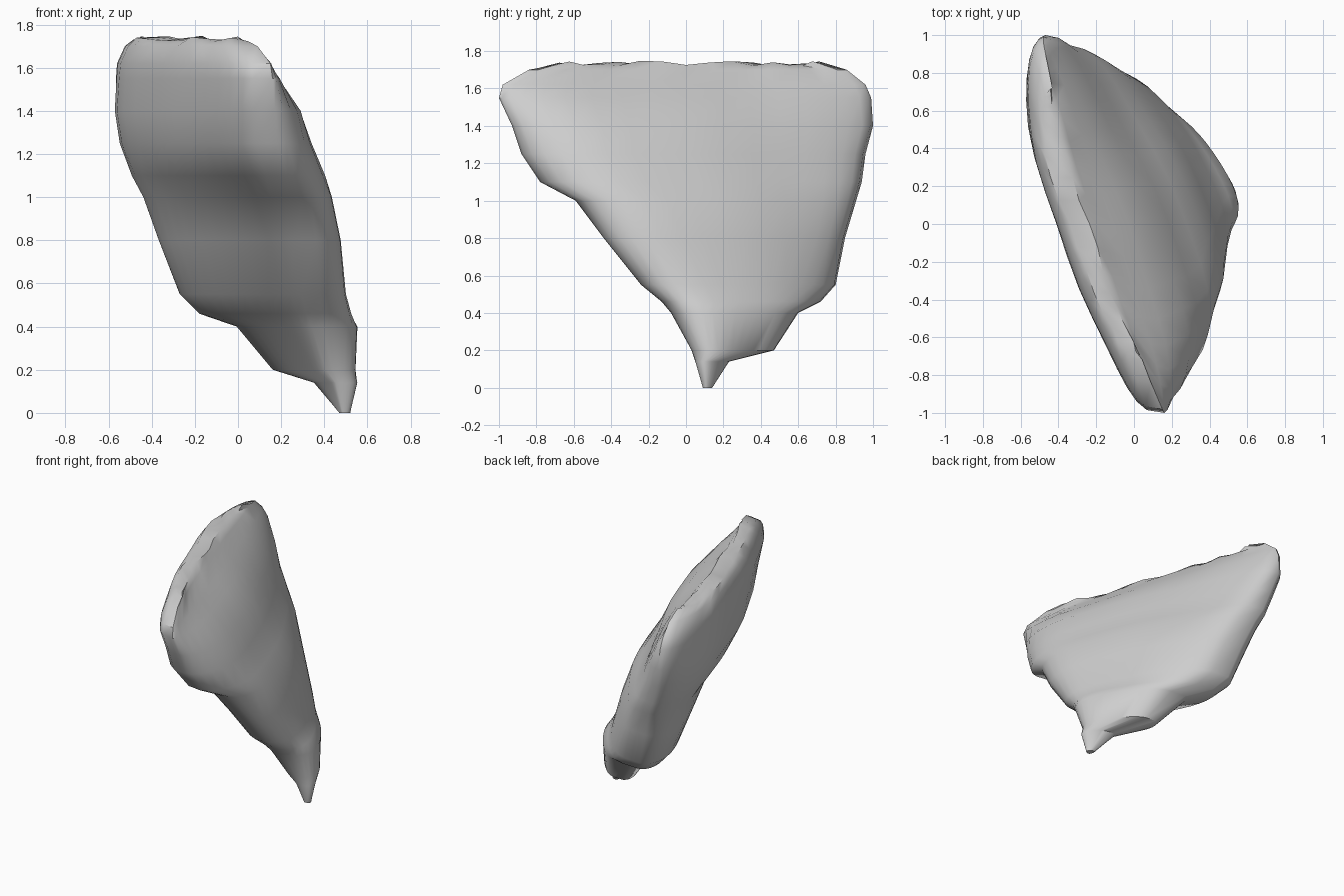
import bpy, bmesh, math, random

random.seed(4)
cube = bpy.data.objects.get("Cube")
if cube:
    bpy.data.objects.remove(cube, do_unlink=True)

# Single stone-grey colour
stone = bpy.data.materials.new("stone grey")
stone.use_nodes = True
grey = (0.62, 0.62, 0.62, 1)
stone.diffuse_color = grey
stone.node_tree.nodes["Principled BSDF"].inputs["Base Color"].default_value = grey

# Each level: height, front y, back y, front x, back x,
# outer bulge at the front, outer bulge at the back, inner bulge
LEVELS = [
    (0.00, 0.09, 0.14, 0.49, 0.48, 0.03, 0.03, 0.02),
    (0.14, 0.05, 0.23, 0.47, 0.37, 0.12, 0.11, 0.05),
    (0.20, 0.03, 0.47, 0.44, 0.20, 0.19, 0.17, 0.10),
    (0.40, -0.08, 0.60, 0.39, 0.04, 0.29, 0.28, 0.14),
    (0.46, -0.13, 0.72, 0.39, -0.11, 0.29, 0.30, 0.21),
    (0.55, -0.24, 0.80, 0.38, -0.18, 0.28, 0.31, 0.25),
    (0.80, -0.44, 0.85, 0.36, -0.26, 0.29, 0.31, 0.28),
    (1.00, -0.59, 0.91, 0.30, -0.33, 0.33, 0.28, 0.28),
    (1.10, -0.78, 0.94, 0.23, -0.38, 0.39, 0.26, 0.28),
    (1.25, -0.88, 0.96, 0.18, -0.43, 0.38, 0.21, 0.29),
    (1.40, -0.93, 1.00, 0.17, -0.47, 0.33, 0.16, 0.28),
    (1.55, -1.00, 0.99, 0.16, -0.48, 0.17, 0.09, 0.26),
    (1.62, -0.98, 0.96, 0.15, -0.48, 0.07, 0.04, 0.25),
    (1.70, -0.84, 0.86, 0.09, -0.46, -0.02, -0.02, 0.21),
    (1.74, -0.72, 0.72, 0.05, -0.44, -0.06, -0.04, 0.16),
]
SIDE = 18  # points along each broad face


def section(z, y0, y1, x0, x1, outer_front, outer_back, inner):
    """Closed outline at one height: outer face blunt at the back, inner at the front."""
    points = []
    for i in range(2 * SIDE):
        angle = math.pi * i / SIDE
        t = (1 - math.cos(angle)) / 2
        width = abs(math.sin(angle))
        if i < SIDE:
            bulge = (outer_front + (outer_back - outer_front) * t) * width ** (1.15 - 0.65 * t)
        else:
            bulge = -inner * (0.88 + 0.2 * t) * width ** (0.55 + 0.7 * t)
        y = y0 + (y1 - y0) * t
        ripple = 0.006 * math.sin(9 * y + 5 * z) * width
        points.append([x0 + (x1 - x0) * t + bulge + ripple, y, z])
    return points


# Loft the shard through its levels
bm = bmesh.new()
rings = []
for n, level in enumerate(LEVELS):
    ring = section(*level)
    if n == len(LEVELS) - 1:  # chipped upper rim
        for p in ring:
            p[0] += random.uniform(-0.01, 0.01)
            p[2] += random.uniform(-0.02, 0.01)
    rings.append([bm.verts.new(p) for p in ring])

count = 2 * SIDE
for low, high in zip(rings, rings[1:]):
    for i in range(count):
        j = (i + 1) % count
        bm.faces.new((low[i], low[j], high[j], high[i]))

# Tip and rim are closed with strips across the thickness
for ring in (rings[0], rings[-1]):
    for i in range(SIDE):
        a, b = ring[i], ring[i + 1]
        c, d = ring[(count - i - 1) % count], ring[(count - i) % count]
        corners = list(dict.fromkeys((a, b, c, d)))
        bm.faces.new(corners)

bmesh.ops.recalc_face_normals(bm, faces=bm.faces)
mesh = bpy.data.meshes.new("stone_shard")
bm.to_mesh(mesh)
bm.free()
mesh.materials.append(stone)
shard = bpy.data.objects.new("stone_shard", mesh)
bpy.context.collection.objects.link(shard)

# Smooth faces, sharp chipped edges
bpy.ops.object.select_all(action="DESELECT")
shard.select_set(True)
bpy.context.view_layer.objects.active = shard
bpy.ops.object.shade_smooth_by_angle(angle=math.radians(40))
